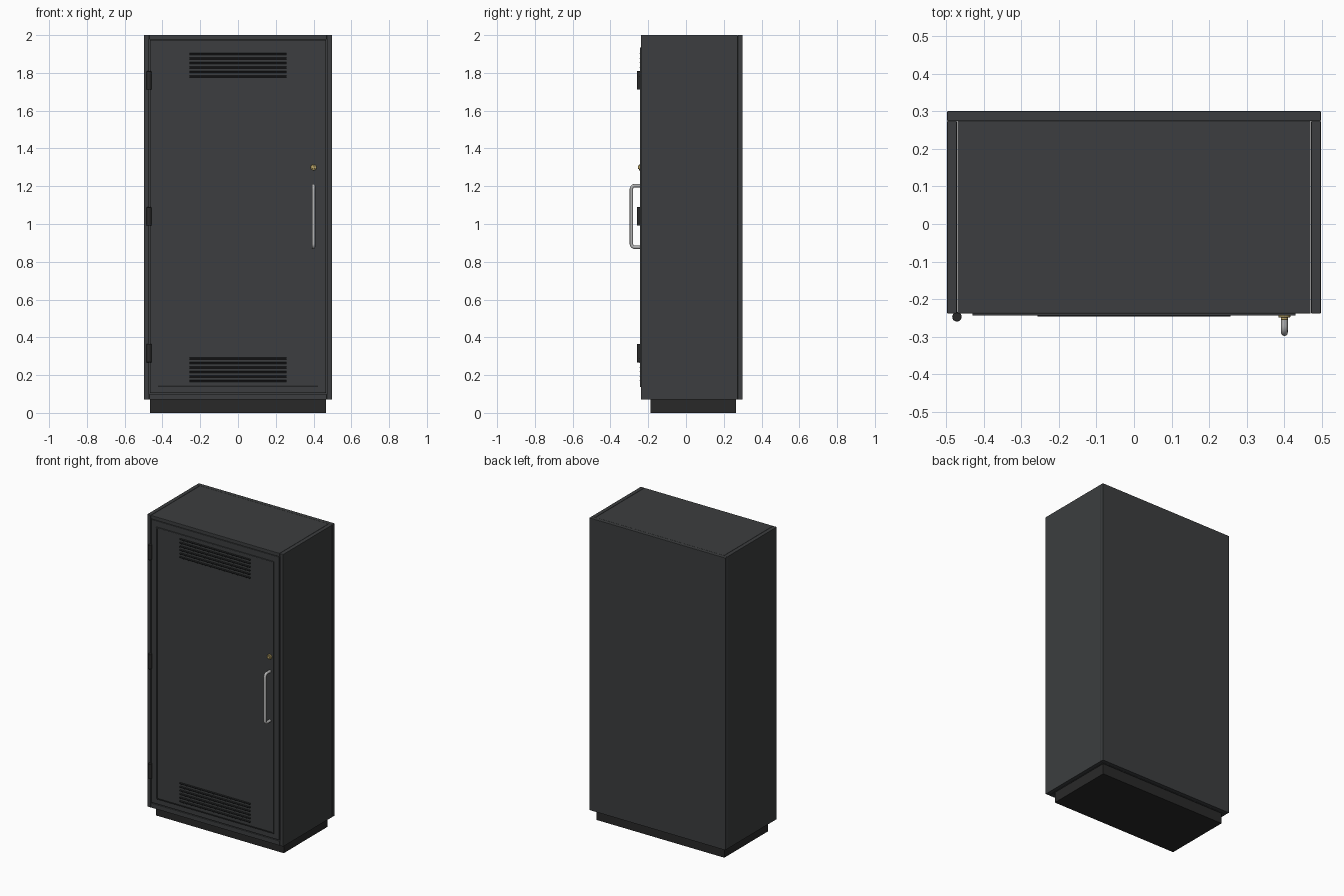
import bpy
from math import radians
from mathutils import Vector

if "Cube" in bpy.data.objects:
    bpy.data.objects.remove(bpy.data.objects["Cube"])


def material(name, r, g, b):
    m = bpy.data.materials.new(name)
    m.diffuse_color = (r, g, b, 1)
    m.use_nodes = True
    m.node_tree.nodes["Principled BSDF"].inputs["Base Color"].default_value = m.diffuse_color
    return m


STEEL = material("dark_steel", 0.045, 0.048, 0.05)
BASE = material("base_black", 0.022, 0.022, 0.022)
SLOT = material("slot_black", 0.015, 0.016, 0.017)
CHROME = material("handle_metal", 0.45, 0.45, 0.45)
BRASS = material("brass", 0.5, 0.38, 0.14)


def box(name, x, y, z, mat, bevel=0.0, tilt=0.0):
    """Box from (min, max) ranges along each axis."""
    lo, hi = Vector((x[0], y[0], z[0])), Vector((x[1], y[1], z[1]))
    bpy.ops.mesh.primitive_cube_add(size=1, location=(lo + hi) / 2)
    o = bpy.context.object
    o.name = name
    o.scale = hi - lo
    bpy.ops.object.transform_apply(location=False, rotation=False, scale=True)
    o.rotation_euler.x = tilt
    o.data.materials.append(mat)
    if bevel:
        b = o.modifiers.new("edge", 'BEVEL')
        b.width, b.segments = bevel, 2
    return o


def cylinder(name, radius, depth, loc, mat, rot=(0, 0, 0), bevel=0.002):
    bpy.ops.mesh.primitive_cylinder_add(vertices=32, radius=radius, depth=depth,
                                        location=loc, rotation=rot)
    o = bpy.context.object
    o.name = name
    o.data.materials.append(mat)
    b = o.modifiers.new("edge", 'BEVEL')
    b.width, b.segments = bevel, 2
    bpy.ops.object.shade_smooth_by_angle(angle=radians(40))
    return o


W, T, F, B = 0.497, 0.026, -0.238, 0.30   # half width, sheet thickness, front, back
IN = W - T - 0.001                        # inner half width

# Cabinet shell
for side, s in (("left", -1), ("right", 1)):
    box(side + "_side", sorted((s * W, s * (W - T))), (F, B - T), (0.07, 2.0), STEEL, 0.002)
box("back_panel", (-W, W), (B - T, B), (0.07, 2.0), STEEL, 0.002)
box("top_panel", (-IN, IN), (F, B - T), (1.977, 2.0), STEEL, 0.002)
box("bottom_panel", (-IN, IN), (F, B - T), (0.07, 0.1), STEEL, 0.002)
box("plinth", (-0.466, 0.466), (-0.188, 0.266), (0.0, 0.072), BASE)

# Door with a thin raised border
box("door", (-0.466, 0.466), (F, F + 0.025), (0.105, 1.974), STEEL, 0.002)
TX, Z0, Z1, TW, TY = 0.43, 0.137, 1.935, 0.007, (-0.244, F + 0.001)
for side, s in (("left", -1), ("right", 1)):
    box(side + "_door_trim", sorted((s * TX, s * (TX - TW))), TY, (Z0, Z1), STEEL, 0.001)
box("top_door_trim", (-TX, TX), TY, (Z1 - TW, Z1), STEEL, 0.001)
box("bottom_door_trim", (-TX, TX), TY, (Z0, Z0 + TW), SLOT, 0.001)

# Vent louvres, top and bottom groups
for group, start in (("lower", 0.17), ("upper", 1.782)):
    for i in range(6):
        z = start + i * 0.0238
        box(f"{group}_louvre_{i + 1}", (-0.257, 0.257), (-0.245, F + 0.004),
            (z - 0.004, z + 0.004), SLOT, 0.001, radians(20))

# Hinge barrels
for i, z in enumerate((0.316, 1.04, 1.76)):
    cylinder(f"hinge_{i + 1}", 0.0125, 0.098, (-0.471, -0.247, z), BASE)

# Lock: flange and barrel
ROT = (radians(90), 0, 0)
cylinder("lock_flange", 0.016, 0.012, (0.4, -0.243, 1.3), BRASS, ROT)
cylinder("lock_barrel", 0.009, 0.012, (0.4, -0.249, 1.3), BRASS, ROT)

# Pull handle: tube along a rounded U
R, HY, HZ0, HZ1, K = 0.009, -0.289, 0.877, 1.203, 0.018
curve = bpy.data.curves.new("handle", 'CURVE')
curve.dimensions = '3D'
curve.bevel_depth = R
curve.bevel_resolution = 4
curve.resolution_u = 8
curve.use_fill_caps = True
path = [(F + 0.004, HZ0), (HY + K, HZ0), (HY, HZ0 + K),
        (HY, HZ1 - K), (HY + K, HZ1), (F + 0.004, HZ1)]
spline = curve.splines.new('BEZIER')
spline.bezier_points.add(len(path) - 1)
pts = [Vector((0.4, y, z)) for y, z in path]
corners = {1: Vector((0.4, HY, HZ0)), 2: Vector((0.4, HY, HZ0)),
           3: Vector((0.4, HY, HZ1)), 4: Vector((0.4, HY, HZ1))}
for i, (bp, p) in enumerate(zip(spline.bezier_points, pts)):
    bp.handle_left_type = bp.handle_right_type = 'FREE'
    bp.co = p
    bp.handle_left = p.lerp(pts[max(i - 1, 0)], 0.3)
    bp.handle_right = p.lerp(pts[min(i + 1, 5)], 0.3)
    if i in (1, 3):
        bp.handle_right = p.lerp(corners[i], 0.55)
    if i in (2, 4):
        bp.handle_left = p.lerp(corners[i], 0.55)
handle = bpy.data.objects.new("door_handle", curve)
curve.materials.append(CHROME)
bpy.context.collection.objects.link(handle)
